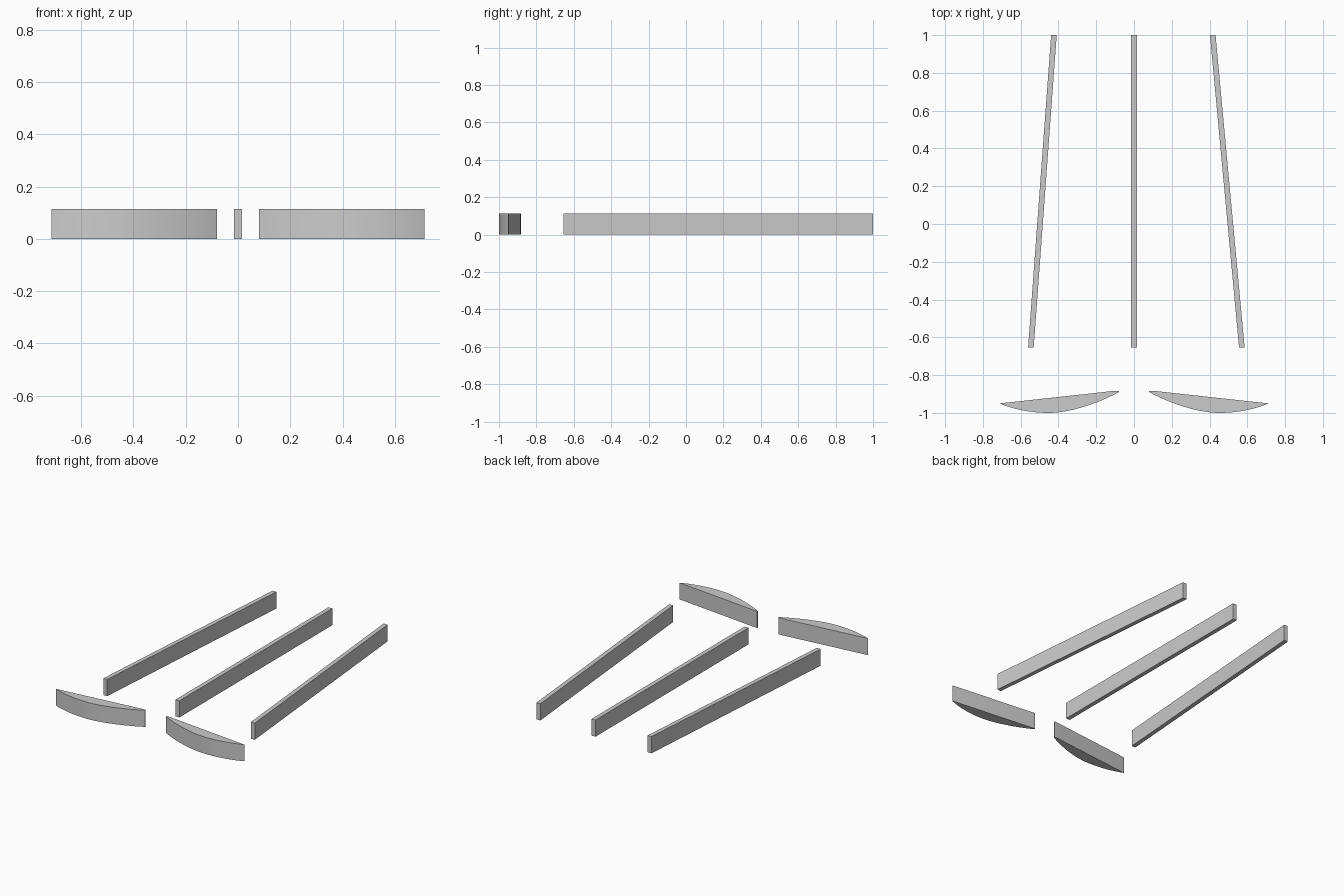
import bpy, bmesh
from mathutils import Vector
from mathutils.geometry import interpolate_bezier

if "Cube" in bpy.data.objects:
    bpy.data.objects.remove(bpy.data.objects["Cube"])

HEIGHT = 0.114


def prism(name, outline, smooth=False):
    """Extrude a flat outline from z = 0 up to HEIGHT."""
    bm = bmesh.new()
    face = bm.faces.new([bm.verts.new((x, y, 0)) for x, y in outline])
    top = bmesh.ops.extrude_face_region(bm, geom=[face])["geom"]
    verts = [v for v in top if isinstance(v, bmesh.types.BMVert)]
    bmesh.ops.translate(bm, verts=verts, vec=(0, 0, HEIGHT))
    bmesh.ops.recalc_face_normals(bm, faces=bm.faces)
    mesh = bpy.data.meshes.new(name)
    bm.to_mesh(mesh)
    bm.free()
    obj = bpy.data.objects.new(name, mesh)
    bpy.context.collection.objects.link(obj)
    if smooth:
        bpy.ops.object.select_all(action="DESELECT")
        obj.select_set(True)
        bpy.context.view_layer.objects.active = obj
        bpy.ops.object.shade_smooth_by_angle(angle=0.5)
    return obj


# Three long bars: centre x at the back end and at the front end
BACK, FRONT, HALF = 1.0, -0.655, 0.0148
for name, xb, xf in (("left_bar", -0.424, -0.546),
                     ("centre_bar", 0.0, 0.0),
                     ("right_bar", 0.417, 0.571)):
    prism(name, [(xf - HALF, FRONT), (xf + HALF, FRONT),
                 (xb + HALF, BACK), (xb - HALF, BACK)])


# Curved front blades: bowed front edge, nearly straight back edge
def bezier(*pts):
    return [p.xy for p in interpolate_bezier(*[Vector((x, y, 0)) for x, y in pts], 14)]


bow = bezier((0.08, -0.890), (0.19, -0.950), (0.34, -1.0), (0.45, -1.0))
bow += bezier((0.45, -1.0), (0.55, -1.0), (0.64, -0.980), (0.713, -0.950))[1:]
outline = [tuple(p) for p in bow] + [(0.11, -0.884), (0.08, -0.883)]

for name, side in (("left_blade", -1), ("right_blade", 1)):
    prism(name, [(side * x, y) for x, y in outline], smooth=True)
